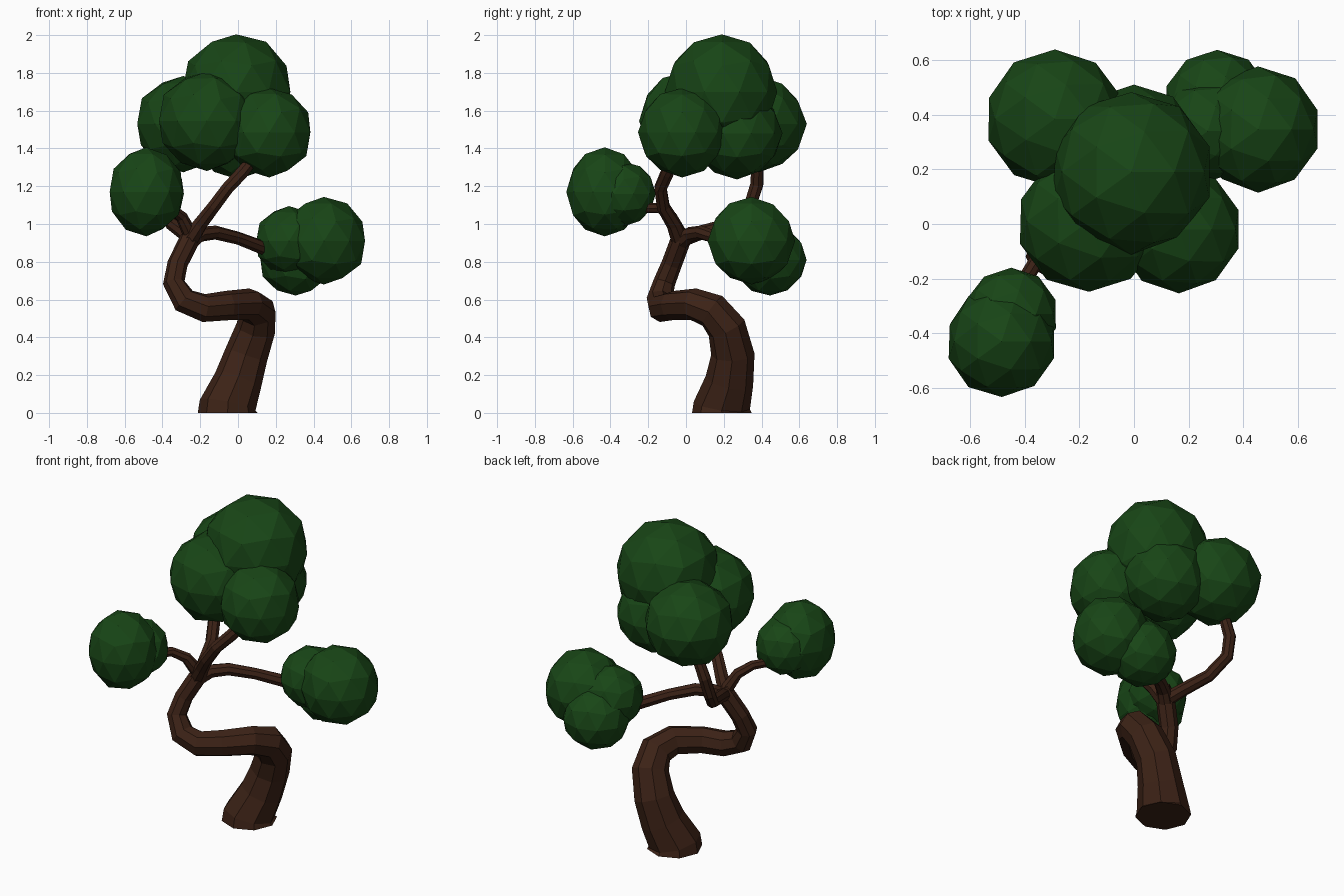
import bpy, bmesh, random
from mathutils import Vector

random.seed(4)


def material(name, color):
    m = bpy.data.materials.new(name)
    m.diffuse_color = (*color, 1)
    return m


BARK = material("bark", (0.045, 0.016, 0.008))
LEAF = material("leaf", (0.009, 0.060, 0.008))


def limb(name, points):
    """Faceted eight-sided tapering tube through (x, y, z, radius) points."""
    curve = bpy.data.curves.new(name, 'CURVE')
    curve.dimensions = '3D'
    curve.bevel_depth = 1.0
    curve.bevel_resolution = 2
    curve.use_fill_caps = True
    spline = curve.splines.new('POLY')
    spline.points.add(len(points) - 1)
    for p, (x, y, z, r) in zip(spline.points, points):
        p.co = (x, y, z, 1)
        p.radius = r
    spline.use_smooth = False
    curve.materials.append(BARK)
    ob = bpy.data.objects.new(name, curve)
    bpy.context.collection.objects.link(ob)
    bpy.ops.object.select_all(action='DESELECT')
    ob.select_set(True)
    bpy.context.view_layer.objects.active = ob
    bpy.ops.object.convert(target='MESH')


def leaf_clump(name, center, radius, height=1.0):
    """Flat-faced, slightly irregular ball of foliage."""
    bm = bmesh.new()
    bmesh.ops.create_icosphere(bm, subdivisions=2, radius=radius * 1.02)
    for v in bm.verts:
        v.co *= random.uniform(0.98, 1.02)
        v.co.z *= height
        v.co += Vector(center)
    mesh = bpy.data.meshes.new(name)
    bm.to_mesh(mesh)
    bm.free()
    mesh.materials.append(LEAF)
    bpy.context.collection.objects.link(bpy.data.objects.new(name, mesh))


# S-shaped trunk
limb("trunk", [
    (-0.055, 0.19, 0.0, 0.158), (-0.055, 0.19, 0.04, 0.15),
    (0.0, 0.23, 0.17, 0.128), (0.045, 0.248, 0.31, 0.115),
    (0.095, 0.215, 0.45, 0.105), (0.105, 0.14, 0.54, 0.096),
    (0.06, 0.04, 0.575, 0.085), (-0.06, -0.07, 0.568, 0.078),
    (-0.18, -0.128, 0.555, 0.075), (-0.285, -0.14, 0.595, 0.07),
    (-0.34, -0.115, 0.69, 0.058), (-0.32, -0.075, 0.79, 0.054),
    (-0.26, -0.03, 0.91, 0.054), (-0.235, -0.015, 0.96, 0.045)])

# Branches
limb("right_branch", [
    (-0.26, -0.03, 0.90, 0.045), (-0.20, 0.02, 0.945, 0.04),
    (-0.12, 0.08, 0.955, 0.037), (0.0, 0.17, 0.925, 0.034),
    (0.13, 0.27, 0.875, 0.037), (0.28, 0.36, 0.84, 0.03)])
limb("front_crown_branch", [
    (-0.26, -0.03, 0.91, 0.048), (-0.20, -0.065, 1.0, 0.04),
    (-0.13, -0.12, 1.09, 0.036), (-0.055, -0.135, 1.19, 0.035),
    (0.02, -0.10, 1.27, 0.036), (0.11, -0.05, 1.38, 0.03)])
limb("back_crown_branch", [
    (-0.25, -0.02, 0.92, 0.042), (-0.29, 0.08, 0.955, 0.038),
    (-0.35, 0.24, 1.0, 0.036), (-0.40, 0.34, 1.10, 0.036),
    (-0.39, 0.375, 1.21, 0.036), (-0.33, 0.38, 1.36, 0.032)])
limb("left_branch", [
    (-0.25, -0.03, 0.94, 0.04), (-0.30, -0.08, 1.04, 0.032),
    (-0.36, -0.14, 1.085, 0.028), (-0.41, -0.22, 1.085, 0.027),
    (-0.46, -0.33, 1.11, 0.025)])

# Foliage: name, center, radius, height scale
for clump in [
    ("crown_top", (-0.01, 0.19, 1.70), 0.292, 1.03),
    ("crown_front_left", (-0.165, 0.01, 1.545), 0.258),
    ("crown_front_right", (0.165, -0.02, 1.485), 0.228, 1.03),
    ("crown_back_left", (-0.29, 0.385, 1.53), 0.248),
    ("crown_underside", (0.0, 0.27, 1.48), 0.235),
    ("left_clump", (-0.485, -0.43, 1.17), 0.2, 1.14),
    ("left_clump_inner", (-0.45, -0.33, 1.16), 0.168),
    ("right_clump", (0.455, 0.347, 0.91), 0.225),
    ("right_clump_low", (0.305, 0.445, 0.81), 0.188),
    ("right_clump_inner", (0.27, 0.34, 0.91), 0.178),
]:
    leaf_clump(*clump)
